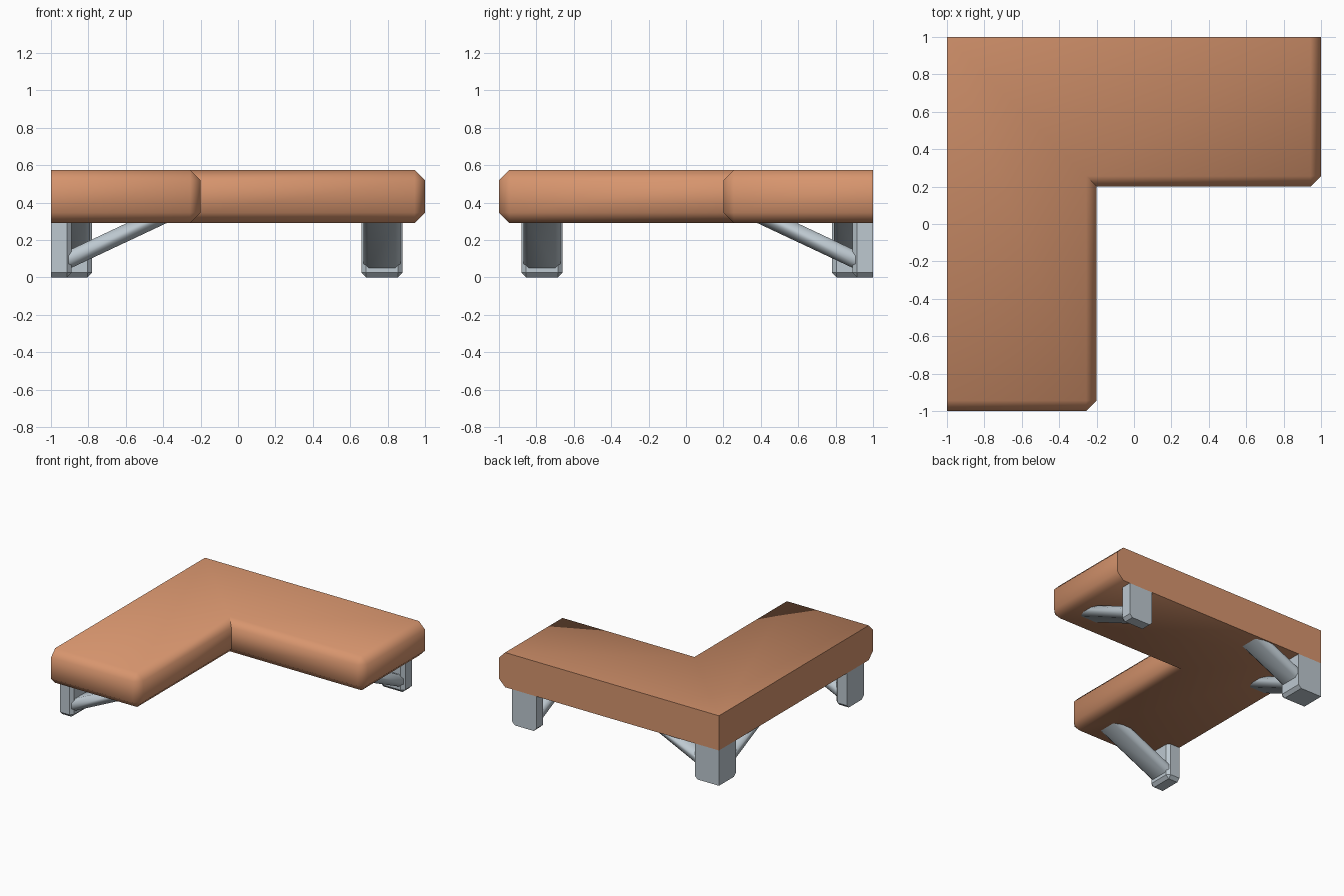
import bpy, bmesh, math
from mathutils import Vector

if "Cube" in bpy.data.objects:
    bpy.data.objects.remove(bpy.data.objects["Cube"])


def material(name, rgb):
    m = bpy.data.materials.new(name)
    m.diffuse_color = (*rgb, 1)
    m.use_nodes = True
    m.node_tree.nodes["Principled BSDF"].inputs["Base Color"].default_value = m.diffuse_color
    return m


WOOD = material("warm_wood", (0.68, 0.30, 0.155))
STEEL = material("pale_steel", (0.51, 0.58, 0.63))
SEAT_Z, TOP_Z = 0.29, 0.575


def finish(name, bm, mat, angle):
    bmesh.ops.recalc_face_normals(bm, faces=bm.faces)
    me = bpy.data.meshes.new(name)
    bm.to_mesh(me)
    bm.free()
    ob = bpy.data.objects.new(name, me)
    bpy.context.collection.objects.link(ob)
    me.materials.append(mat)
    bpy.ops.object.select_all(action='DESELECT')
    ob.select_set(True)
    bpy.context.view_layer.objects.active = ob
    bpy.ops.object.shade_smooth_by_angle(angle=math.radians(angle))


def beveled_prism(outline, z0, z1, size, keep):
    """Extrude an outline; bevel every edge for which keep(a, b) is false."""
    bm = bmesh.new()
    base = bm.faces.new([bm.verts.new((x, y, z0)) for x, y in outline])
    ext = bmesh.ops.extrude_face_region(bm, geom=[base], use_keep_orig=True)
    for v in ext["geom"]:
        if isinstance(v, bmesh.types.BMVert):
            v.co.z = z1
    bmesh.ops.recalc_face_normals(bm, faces=bm.faces)
    edges = [e for e in bm.edges if not keep(e.verts[0].co, e.verts[1].co)]
    bmesh.ops.bevel(bm, geom=edges, offset=size, offset_type='OFFSET',
                    segments=1, profile=0.5, affect='EDGES')
    return bm


def on_wall(a, b, left=True):
    back = a.y > 0.999 and b.y > 0.999
    return back or (left and a.x < -0.999 and b.x < -0.999)


# L-shaped slab: wall sides stay square, open sides are chamfered
outline = [(-1, -1), (-0.2, -1), (-0.2, 0.2), (1, 0.2), (1, 1), (-1, 1)]
inner = Vector((-0.2, 0.2))
finish("slab", beveled_prism(
    outline, SEAT_Z, TOP_Z, 0.056,
    lambda a, b: on_wall(a, b) or ((a.xy - inner).length < 1e-3
                                   and (b.xy - inner).length < 1e-3)), WOOD, 50)


def swap(bm):
    """Reflect a back-wall part on to the left wall."""
    for v in bm.verts:
        v.co.x, v.co.y = -v.co.y, -v.co.x
    return bm


def foot(x0, x1, depth, left):
    pts = [(x0, 1 - depth), (x1, 1 - depth), (x1, 1), (x0, 1)]
    return beveled_prism(pts, 0, SEAT_Z, 0.025,
                         lambda a, b: on_wall(a, b, left)
                         or min(a.z, b.z) > SEAT_Z - 0.001)


def brace(cx):
    """Sloping chamfered beam rising from a foot to the slab underside."""
    w, h, c, start, slope, top = 0.1, 0.1, 0.028, 0.09, 0.47, SEAT_Z + 0.004
    sec = [(-w + c, 0), (w - c, 0), (w, c), (w, h - c),
           (w - c, h), (c - w, h), (-w, h - c), (-w, c)]
    bm = bmesh.new()
    low, high = [], []
    for s, t in sec:
        z = 0.042 + t
        low.append(bm.verts.new((cx + s, 1 - start, z)))
        high.append(bm.verts.new((cx + s, 1 - start - (top - z) / slope, top)))
    bm.faces.new(low)
    bm.faces.new(high)
    for i in range(8):
        j = (i + 1) % 8
        bm.faces.new((low[i], low[j], high[j], high[i]))
    return bm


# Feet: one at each arm end, one square foot in the corner
finish("right_foot", foot(0.66, 0.88, 0.11, False), STEEL, 30)
finish("front_foot", swap(foot(0.66, 0.88, 0.11, False)), STEEL, 30)
finish("corner_foot", foot(-1, -0.78, 0.22, True), STEEL, 30)

# Braces: one per end foot, two on the corner foot
for label, cx in (("end", 0.77), ("corner", -0.89)):
    finish(label + "_brace_back", brace(cx), STEEL, 50)
    finish(label + "_brace_left", swap(brace(cx)), STEEL, 50)
